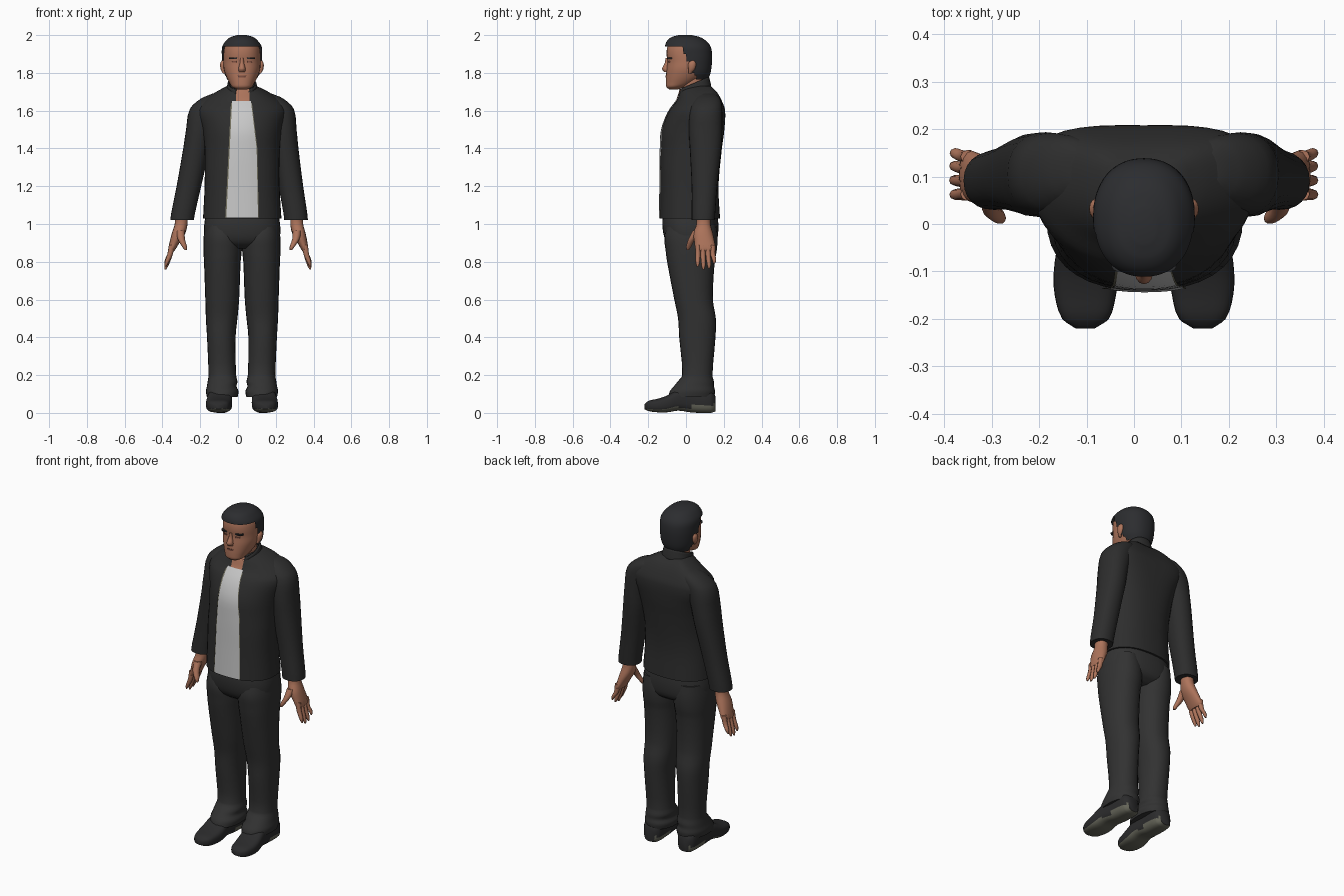
import bpy, bmesh, math

def mat(name, r, g, b):
    m = bpy.data.materials.new(name)
    m.diffuse_color = (r, g, b, 1)
    return m

JACKET = mat("jacket black", 0.026, 0.026, 0.026)
PANTS = mat("trouser charcoal", 0.032, 0.032, 0.032)
HAIR = mat("dark hair", 0.025, 0.026, 0.029)
SKIN = mat("skin", 0.42, 0.175, 0.105)
LIP = mat("lip brown", 0.20, 0.075, 0.05)
SHIRT = mat("light grey shirt", 0.58, 0.58, 0.58)
ZIP = mat("olive zip", 0.17, 0.16, 0.11)
SHOE = mat("shoe black", 0.024, 0.024, 0.025)
SOLE = mat("sole grey", 0.13, 0.13, 0.10)

def interp(secs, t):
    """Smooth curve through the sections (position, low a, high a, low b, high b)."""
    s = sorted(secs)
    i = 0
    while i < len(s) - 2 and t > s[i + 1][0]:
        i += 1
    p, q = s[i], s[i + 1]
    a, b = s[max(i - 1, 0)], s[min(i + 2, len(s) - 1)]
    h = q[0] - p[0]
    f = (t - p[0]) / h
    out = []
    for k in range(1, len(p)):
        m0 = (q[k] - a[k]) / (q[0] - a[0]) * h
        m1 = (b[k] - p[k]) / (b[0] - p[0]) * h
        out.append((2*f**3 - 3*f*f + 1) * p[k] + (f**3 - 2*f*f + f) * m0
                   + (3*f*f - 2*f**3) * q[k] + (f**3 - f*f) * m1)
    return out

def finish(bm, name, mats, angle=50):
    me = bpy.data.meshes.new(name)
    for f in bm.faces:
        f.smooth = True
    bm.to_mesh(me)
    bm.free()
    for m in mats:
        me.materials.append(m)
    me.set_sharp_from_angle(angle=math.radians(angle))
    ob = bpy.data.objects.new(name, me)
    bpy.context.collection.objects.link(ob)
    return ob

def loft(name, secs, mats, n=24, sub=3, p=2.2, axis='z', bow=None, shear=None,
         cut=None, paint=None, mirror=None):
    """Skin rounded cross-sections; mirror gives the centre x at height z for a twin."""
    secs = sorted(secs)
    ts = [s[0] + (e[0] - s[0]) * k / sub for s, e in zip(secs, secs[1:]) for k in range(sub)]
    ts.append(secs[-1][0])
    bm = bmesh.new()
    rings = []
    for t in ts:
        a0, a1, b0, b1 = interp(secs, t)
        ring = []
        for i in range(n):
            w = 2 * math.pi * i / n
            u = math.copysign(abs(math.cos(w)) ** (2 / p), math.cos(w))
            v = math.copysign(abs(math.sin(w)) ** (2 / p), math.sin(w))
            x = (a0 + a1) / 2 + (a1 - a0) / 2 * u
            o = (b0 + b1) / 2 + (b1 - b0) / 2 * v
            if bow:
                o += bow(t) * u * u
            z = t + (shear(o) if shear else 0)
            ring.append(bm.verts.new((x, o, z) if axis == 'z' else (x, t, o)))
        rings.append(ring)
    for r, s in zip(rings, rings[1:]):
        for i in range(n):
            j = (i + 1) % n
            bm.faces.new((r[i], r[j], s[j], s[i]))
    bm.faces.new(rings[0])
    bm.faces.new(rings[-1])
    bmesh.ops.recalc_face_normals(bm, faces=bm.faces)
    bm.normal_update()
    if paint:
        for f in bm.faces:
            f.material_index = int(paint(f.calc_center_median(), f.normal))
    if cut:
        dead = [f for f in bm.faces if cut(f.calc_center_median())]
        bmesh.ops.delete(bm, geom=dead, context='FACES')
    if mirror:
        twin = bm.copy()
        for v in twin.verts:
            v.co.x = 2 * mirror(v.co.z) - v.co.x
        bmesh.ops.reverse_faces(twin, faces=twin.faces)
        finish(twin, name + "_right", mats)
        name += "_left"
    return finish(bm, name, mats)

leg_mid = lambda z: 0.021
arm_mid = lambda z: 0.025 * (z - 0.8)

# Jacket body, bowed backwards at the shoulders
TORSO = [(1.03, -.185, .23, -.14, .18), (1.2, -.177, .22, -.137, .172),
         (1.4, -.177, .222, -.135, .19), (1.5, -.19, .235, -.128, .203),
         (1.6, -.22, .26, -.09, .207), (1.65, -.19, .23, -.052, .19),
         (1.70, -.115, .16, -.033, .16), (1.73, -.06, .10, -.02, .125)]
torso_bow = lambda z: 0.04 * min(1, max(0, (z - 1.3) / 0.25))
loft("jacket_body", TORSO, [JACKET], n=36, sub=4, p=2.4, bow=torso_bow)

# Standing collar, higher at the back and open at the front
collar = loft("collar", [(1.68, -.075, .115, -.045, .135), (1.71, -.062, .105, -.04, .13),
                         (1.745, -.055, .097, -.042, .122)], [JACKET], n=32,
              shear=lambda y: (y - 0.04) * 0.42,
              cut=lambda c: c.y < 0 and -0.005 < c.x < 0.06 or 0 < c.y < 0.08 and abs(c.x - .02) < .03)
sol = collar.modifiers.new("thickness", 'SOLIDIFY')
sol.thickness = 0.008

def front_sheet(name, z0, z1, left, right, m, lift):
    """Thin sheet lying on the front of the jacket body."""
    bm = bmesh.new()
    rows = []
    for j in range(21):
        z = z0 + (z1 - z0) * j / 20
        a0, a1, b0, b1 = interp(TORSO, z)
        row = []
        for i in range(7):
            x = left(z) + (right(z) - left(z)) * i / 6
            u = (2 * x - a0 - a1) / (a1 - a0)
            y = (b0 + b1) / 2 - (b1 - b0) / 2 * (1 - abs(u) ** 2.4) ** (1 / 2.4)
            row.append(bm.verts.new((x, y + torso_bow(z) * u * u - lift, z)))
        rows.append(row)
    for r, s in zip(rows, rows[1:]):
        for i in range(6):
            bm.faces.new((r[i], r[i + 1], s[i + 1], s[i]))
    finish(bm, name, [m])

# Shirt, bare throat and zip edges
edge_l = lambda z: -0.062 + 0.05 * (z - 1.03)
edge_r = lambda z: 0.106 - 0.02 * (z - 1.03) - 0.10 * max(0, z - 1.4)
front_sheet("shirt_front", 1.035, 1.65, edge_l, edge_r, SHIRT, 0.004)
front_sheet("throat", 1.65, 1.715, lambda z: -0.01, lambda z: 0.062, SKIN, 0.004)
front_sheet("zip_right", 1.035, 1.64, lambda z: edge_l(z) - .006, edge_l, ZIP, 0.005)
front_sheet("zip_left", 1.035, 1.64, edge_r, lambda z: edge_r(z) + .004, ZIP, 0.005)

# Sleeves
loft("sleeve", [(1.69, .13, .18, .08, .15), (1.665, .11, .238, .05, .18), (1.61, .13, .295, .022, .192),
                (1.5, .165, .31, .015, .192), (1.4, .18, .32, .02, .187), (1.2, .215, .345, .03, .165),
                (1.06, .24, .366, .03, .155), (1.02, .245, .37, .03, .152)], [JACKET], mirror=arm_mid)

# Hands: palm, four fingers, thumb
loft("palm", [(1.05, .28, .345, .055, .13), (1.0, .277, .345, .055, .13), (.95, .287, .358, .04, .142),
              (.90, .315, .368, .045, .152), (.865, .335, .372, .05, .156), (.855, .342, .366, .06, .145)],
     [SKIN], n=16, mirror=arm_mid)
for k, (base, tip, low) in enumerate([(.063, .062, .775), (.09, .092, .76), (.117, .122, .765), (.142, .149, .79)]):
    loft(f"finger_{k + 1}", [(.89, .34, .37, base - .014, base + .014), (.84, .347, .376, base - .013, base + .013),
                             (low + .02, .367, .388, tip - .011, tip + .011),
                             (low, .378, .387, tip - .005, tip + .005)], [SKIN], n=8, p=2, mirror=arm_mid)
loft("thumb", [(.965, .29, .335, .035, .085), (.92, .287, .325, .012, .05), (.88, .274, .30, .0, .028),
               (.863, .274, .287, .003, .017)], [SKIN], n=10, p=2, mirror=arm_mid)

# Trousers: hips and legs with bunched cuffs
loft("hips", [(1.08, -.165, .207, -.115, .16), (1.02, -.176, .22, -.125, .17), (.95, -.18, .224, -.12, .17),
              (.90, -.165, .208, -.10, .155), (.87, -.11, .15, -.06, .11)], [PANTS], n=32, p=2.5)
loft("leg", [(1.0, .05, .215, -.10, .16), (.93, .025, .224, -.115, .167), (.86, .022, .225, -.108, .163),
             (.8, .028, .222, -.10, .152), (.6, .036, .215, -.062, .142), (.5, .045, .212, -.042, .158),
             (.4, .055, .206, -.036, .156), (.2, .052, .198, -.02, .14), (.165, .045, .203, -.045, .148),
             (.14, .05, .207, -.065, .148), (.115, .039, .212, -.085, .154), (.085, .044, .207, -.095, .15)],
     [PANTS], mirror=leg_mid)

# Shoes with pale soles
loft("shoe", [(-.22, .125, .165, .02, .045), (-.20, .095, .193, .01, .063), (-.15, .08, .209, .003, .075),
              (-.10, .073, .211, .003, .092), (-.04, .074, .203, .012, .125), (.03, .078, .193, .002, .135),
              (.13, .08, .188, .0, .12), (.155, .1, .168, .008, .09)], [SHOE, SOLE], axis='y', p=3, n=28,
     paint=lambda c, nrm: c.z < .045 and (nrm.z < -.5 or c.y > .02), mirror=leg_mid)

# Neck and head
loft("neck", [(1.66, -.035, .08, -.015, .115), (1.73, -.038, .08, -.025, .105), (1.82, -.04, .085, -.03, .11)],
     [SKIN])
loft("head", [(1.713, -.008, .05, -.09, -.04), (1.725, -.03, .072, -.104, -.01), (1.745, -.044, .086, -.107, .04),
              (1.78, -.062, .104, -.106, .09), (1.82, -.075, .117, -.103, .118), (1.86, -.077, .119, -.099, .125),
              (1.90, -.077, .119, -.103, .127), (1.94, -.07, .112, -.098, .115), (1.97, -.05, .09, -.08, .09),
              (1.985, -.02, .06, -.05, .05)], [SKIN], n=32)
loft("nose", [(1.88, .012, .03, -.108, -.08), (1.85, .009, .033, -.113, -.08), (1.822, .002, .04, -.127, -.08),
              (1.806, .004, .038, -.117, -.08)], [SKIN], n=12, p=2)
loft("ear", [(1.865, .112, .128, .025, .045), (1.85, .11, .136, .012, .053), (1.82, .11, .134, .012, .047),
             (1.797, .108, .122, .012, .028)], [SKIN], n=12, p=2, mirror=leg_mid)

# Hair cap, cut away over the face and behind the ears
def bare(c):
    z = c.z
    return (z < 1.942 and c.y < -0.025 + (1.942 - z) * 0.42) or (z < 1.80 and c.y < 0.05)
loft("hair", [(1.765, -.06, .10, -.07, .117), (1.80, -.075, .119, -.09, .13), (1.85, -.083, .126, -.10, .137),
              (1.90, -.086, .128, -.108, .138), (1.94, -.083, .125, -.111, .13), (1.97, -.064, .105, -.10, .106),
              (1.99, -.038, .08, -.075, .072), (2.0, -.005, .045, -.04, .03)], [HAIR], n=64, sub=5, cut=bare)

# Brows, eyes and mouth
loft("brow", [(1.873, .036, .09, -.099, -.06), (1.882, .04, .09, -.101, -.06)], [HAIR], n=16, p=3, mirror=leg_mid)
loft("eye", [(1.855, .042, .075, -.0965, -.06), (1.862, .045, .072, -.0965, -.06)], [LIP], n=12, p=3, mirror=leg_mid)
loft("mouth", [(1.775, -.002, .044, -.109, -.08), (1.785, -.008, .05, -.1085, -.08)], [LIP], n=16)
